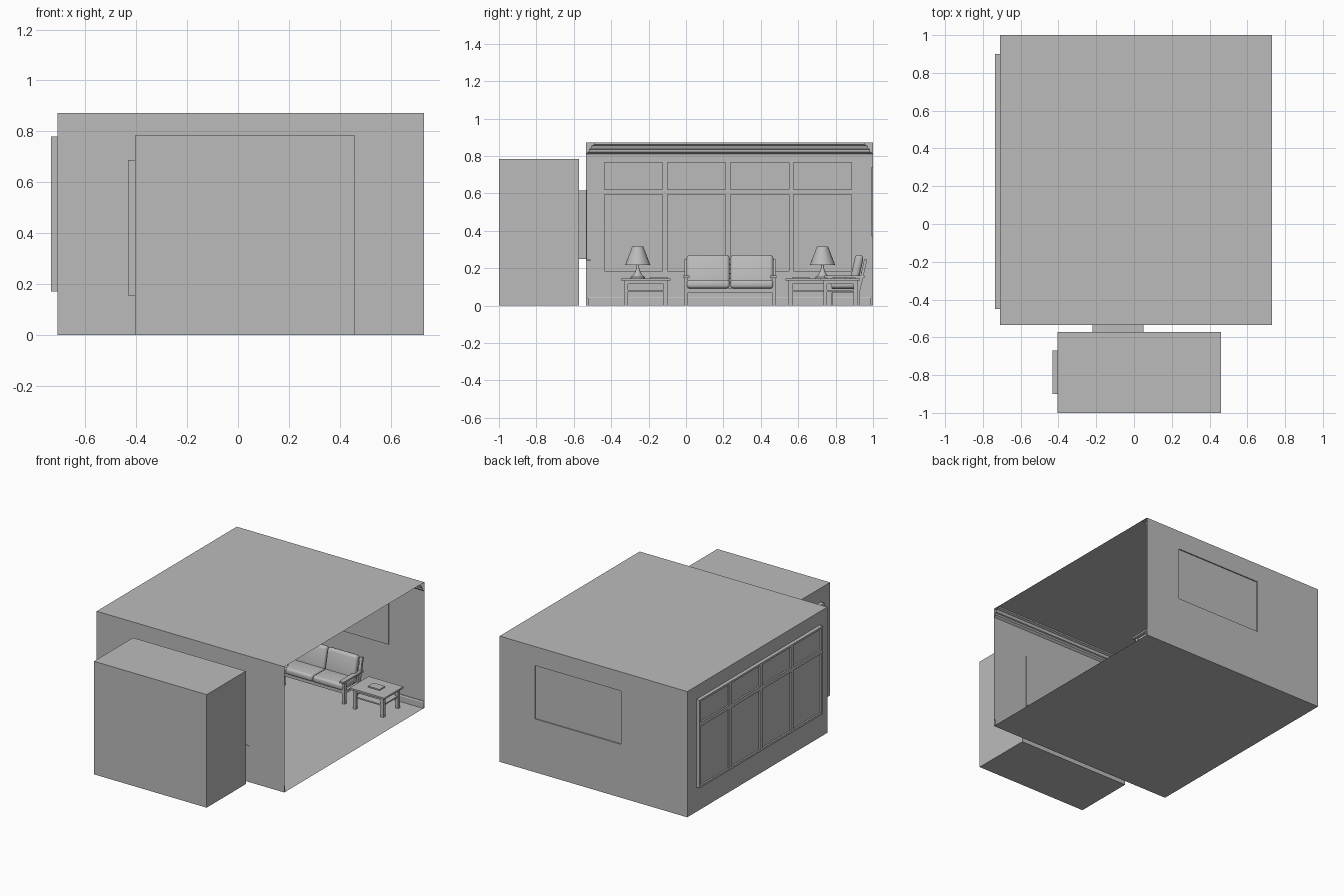
import bpy, bmesh, math
from mathutils import Matrix, Vector

if "Cube" in bpy.data.objects:
    bpy.data.objects.remove(bpy.data.objects["Cube"], do_unlink=True)

GREY = (0.5, 0.5, 0.5, 1)
mat = bpy.data.materials.new("plain grey")
mat.use_nodes = True
mat.diffuse_color = GREY
mat.node_tree.nodes["Principled BSDF"].inputs["Base Color"].default_value = GREY

X0, X1, Y0, Y1, H = -0.71, 0.73, -0.535, 1.0, 0.872


def finish(name, bm, place=Matrix(), smooth=False):
    bm.transform(place)
    me = bpy.data.meshes.new(name)
    bm.to_mesh(me)
    bm.free()
    me.materials.append(mat)
    ob = bpy.data.objects.new(name, me)
    bpy.context.collection.objects.link(ob)
    if smooth:
        bpy.ops.object.select_all(action='DESELECT')
        ob.select_set(True)
        bpy.context.view_layer.objects.active = ob
        bpy.ops.object.shade_smooth_by_angle(angle=math.radians(40))
    return ob


def box(name, x, y, z, place=Matrix(), bevel=0, tilt=0):
    """Box between the given ranges, optionally rounded and tilted about x."""
    bm = bmesh.new()
    size = Vector((x[1] - x[0], y[1] - y[0], z[1] - z[0]))
    mid = Vector((x[0] + x[1], y[0] + y[1], z[0] + z[1])) / 2
    bmesh.ops.create_cube(bm, size=1)
    bm.transform(Matrix.Diagonal((*size, 1)))
    if bevel:
        bmesh.ops.bevel(bm, geom=bm.edges[:], offset=bevel, segments=4,
                        profile=0.5, affect='EDGES')
    bm.transform(Matrix.Translation(mid) @ Matrix.Rotation(tilt, 4, 'X'))
    return finish(name, bm, place, smooth=bevel > 0)


def wall(name, axis, pos, u, v, hole=None, depth=0):
    """Thin wall, with an optional rectangular panel pushed along the axis."""
    bm = bmesh.new()

    def vert(a, b, p):
        return bm.verts.new((p, a, b) if axis == 'x' else (a, p, b) if axis == 'y' else (a, b, p))

    def ring(uu, vv, p):
        return [vert(a, b, p) for a, b in
                ((uu[0], vv[0]), (uu[1], vv[0]), (uu[1], vv[1]), (uu[0], vv[1]))]

    outer = ring(u, v, pos)
    if hole:
        rings = [outer, ring(*hole, pos), ring(*hole, pos + depth)]
        for a, b in zip(rings, rings[1:]):
            for i in range(4):
                j = (i + 1) % 4
                bm.faces.new((a[i], a[j], b[j], b[i]))
        outer = rings[-1]
    bm.faces.new(outer)
    return finish(name, bm)


def moulding(name, profile):
    """Mitred trim along the back, side and front walls."""
    bm = bmesh.new()
    rows = []
    for d, z in profile:
        path = ((X1, Y1 - d), (X0 + d, Y1 - d), (X0 + d, Y0 + d), (X1, Y0 + d))
        rows.append([bm.verts.new((x, y, z)) for x, y in path])
    for a, b in zip(rows, rows[1:]):
        for i in range(3):
            bm.faces.new((a[i], a[i + 1], b[i + 1], b[i]))
    return finish(name, bm)


def lathe(name, profile, place, steps=24):
    bm = bmesh.new()
    vs = [bm.verts.new((r, 0, z)) for r, z in profile]
    es = [bm.edges.new(p) for p in zip(vs, vs[1:])]
    bmesh.ops.spin(bm, geom=vs + es, cent=(0, 0, 0), axis=(0, 0, 1),
                   angle=math.tau, steps=steps, use_merge=True)
    bmesh.ops.remove_doubles(bm, verts=bm.verts[:], dist=1e-5)
    bmesh.ops.recalc_face_normals(bm, faces=bm.faces[:])
    return finish(name, bm, place, smooth=True)


# Room shell, open on its left side
wall("floor", 'z', 0, (X0, X1), (Y0, Y1))
wall("ceiling", 'z', H, (X0, X1), (Y0, Y1))
wall("back_wall", 'y', Y1, (X0, X1), (0, H), ((-0.2, 0.46), (0.37, 0.74)), -0.008)
wall("front_wall", 'y', Y0, (X0, X1), (0, H), ((-0.22, 0.46), (0.25, 0.62)), 0.006)
wall("window_wall", 'x', X0, (Y0, Y1), (0, H), ((-0.45, 0.9), (0.17, 0.78)), -0.014)
box("front_sill", (-0.22, 0.46), (Y0, -0.51), (0.238, 0.247))
moulding("crown_moulding", [(0, 0.81), (0.015, 0.822), (0.016, 0.834), (0.024, 0.838),
                            (0.03, 0.855), (0.045, 0.862), (0.045, H)])
moulding("baseboard", [(0.01, 0), (0.01, 0.04), (0.006, 0.047), (0, 0.047)])

# Big window bars
WX = (-0.735, X0)
for i, y in enumerate((-0.443, -0.113, 0.225, 0.563, 0.893)):
    w = 0.007 if i in (0, 4) else 0.013
    box(f"window_post_{i}", WX, (y - w, y + w), (0.17, 0.78))
for i, (z, w) in enumerate(((0.177, 0.007), (0.607, 0.013), (0.773, 0.007))):
    box(f"window_rail_{i}", WX, (-0.45, 0.9), (z - w, z + w))

# Small closed room in front, its side window box and the link
box("front_room", (-0.405, 0.46), (-1, -0.572), (0, 0.784))
box("front_room_window", (-0.432, -0.405), (-0.9, -0.67), (0.155, 0.687))
box("link_window", (-0.22, 0.05), (-0.572, Y0), (0.25, 0.615))


def sofa(tag, place):
    """Two-seat wooden sofa facing -y."""
    def part(name, *a, **k):
        box(f"{tag}_{name}", *a, place=place, **k)
    for side, s in (("right", -1), ("left", 1)):
        x = sorted((s * 0.225, s * 0.243))
        part(f"{side}_front_leg", x, (-0.105, -0.08), (0, 0.148))
        part(f"{side}_back_leg", x, (0.045, 0.07), (0, 0.148))
        part(f"{side}_back_post", x, (0.075, 0.09), (0.08, 0.25), tilt=-0.22)
        part(f"{side}_arm", sorted((s * 0.215, s * 0.248)), (-0.12, 0.095), (0.148, 0.16))
        part(f"{side}_side_rail", x, (-0.1, 0.06), (0.07, 0.09))
        c = sorted((s * 0.002, s * 0.232))
        part(f"{side}_seat_cushion", c, (-0.115, 0.055), (0.092, 0.137), bevel=0.016)
        part(f"{side}_back_cushion", c, (0.03, 0.075), (0.115, 0.272), bevel=0.019, tilt=-0.22)
    part("front_rail", (-0.225, 0.225), (-0.102, -0.085), (0.07, 0.092))
    part("back_rail", (-0.225, 0.225), (0.045, 0.06), (0.07, 0.092))
    for i in range(3):
        z = 0.12 + i * 0.05
        y = 0.066 + i * 0.012
        part(f"back_slat_{i}", (-0.225, 0.225), (y, y + 0.01), (z, z + 0.025), tilt=-0.22)


def table(tag, place, depth, book_x):
    """Side table with apron, shelf and a book on top."""
    def part(name, *a, **k):
        box(f"{tag}_{name}", *a, place=place, **k)
    d = depth / 2
    part("top", (-0.133, 0.133), (-d, d), (0.133, 0.145))
    part("apron", (-0.11, 0.11), (0.018 - d, d - 0.018), (0.115, 0.133))
    part("shelf", (-0.11, 0.11), (0.02 - d, d - 0.02), (0.075, 0.084))
    for i, s in enumerate((-1, 1)):
        for j, t in enumerate((-1, 1)):
            part(f"leg_{i}{j}", sorted((s * 0.095, s * 0.117)),
                 sorted((t * (d - 0.034), t * (d - 0.014))), (0, 0.133))
    part("book", (book_x - 0.045, book_x + 0.045), (-0.03, 0.03), (0.145, 0.153))


def lamp(tag, x, y):
    place = Matrix.Translation((x, y, 0.145))
    lathe(f"{tag}_body", [(0, 0), (0.038, 0), (0.038, 0.008), (0.026, 0.016), (0.014, 0.035),
                          (0.008, 0.055), (0.006, 0.085), (0, 0.085)], place)
    lathe(f"{tag}_shade", [(0.067, 0.073), (0.03, 0.17), (0, 0.17)], place)


# Furniture along the window wall, turned to face the open side
turn = Matrix.Rotation(math.pi / 2, 4, 'Z')
sofa("window_sofa", Matrix.Translation((-0.57, 0.235, 0)) @ turn)
table("near_table", Matrix.Translation((-0.57, -0.215, 0)) @ turn, 0.21, 0.07)
table("corner_table", Matrix.Translation((-0.57, 0.665, 0)) @ turn, 0.21, -0.05)
lamp("near_lamp", -0.57, -0.258)
lamp("corner_lamp", -0.57, 0.73)

# Furniture along the back wall
sofa("back_sofa", Matrix.Translation((0.045, 0.86, 0)))
table("back_table", Matrix.Translation((0.485, 0.825, 0)), 0.21, 0.0)
